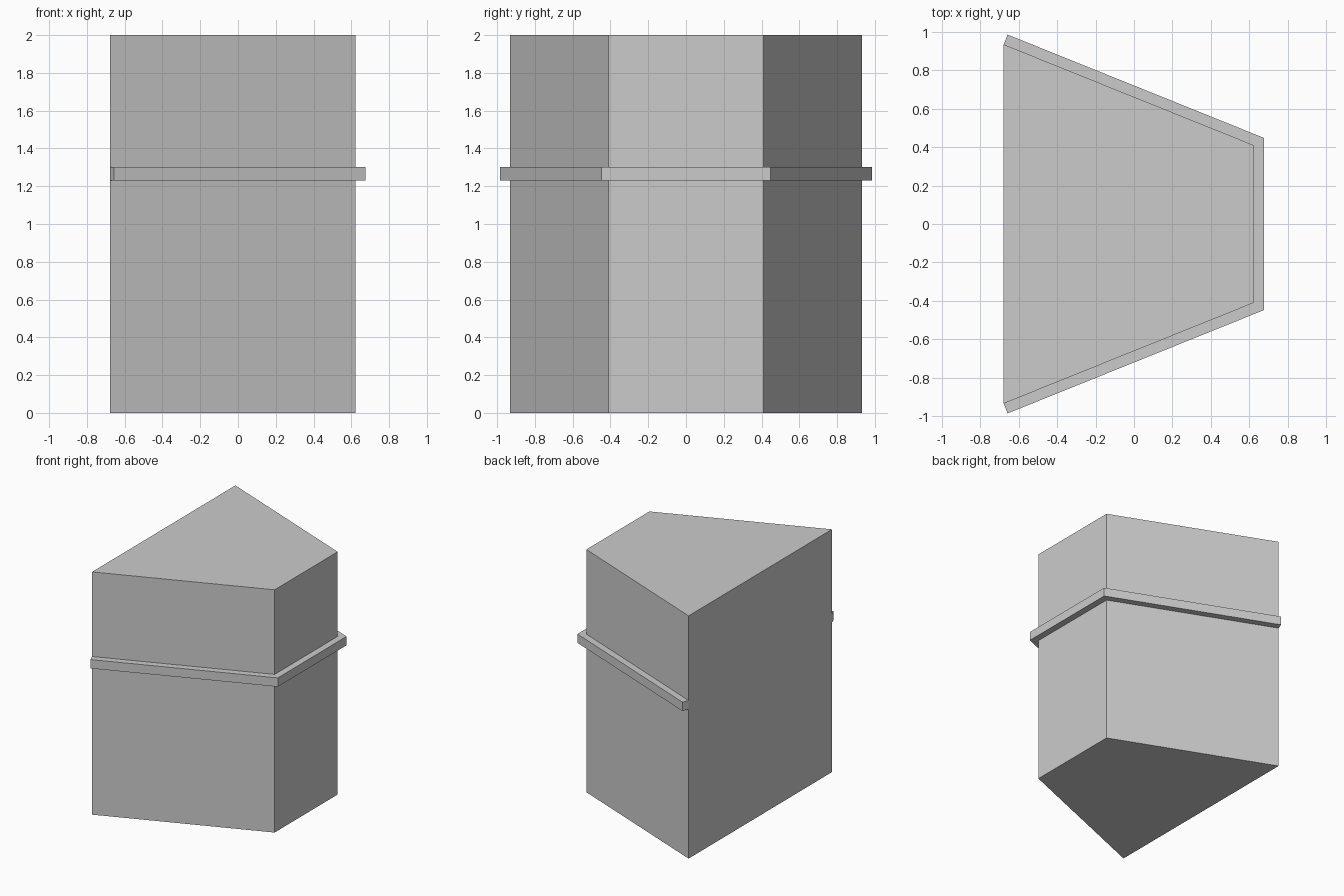
import bpy, bmesh
from mathutils import Vector

if "Cube" in bpy.data.objects:
    bpy.data.objects.remove(bpy.data.objects["Cube"])


def prism(name, outline, z0, z1):
    """Extrude a counter-clockwise outline from z0 to z1."""
    bm = bmesh.new()
    base = bm.faces.new([bm.verts.new((p[0], p[1], z0)) for p in outline])
    ext = bmesh.ops.extrude_face_region(bm, geom=[base], use_keep_orig=True)
    top = [v for v in ext["geom"] if isinstance(v, bmesh.types.BMVert)]
    bmesh.ops.translate(bm, verts=top, vec=(0, 0, z1 - z0))
    bmesh.ops.recalc_face_normals(bm, faces=bm.faces)
    mesh = bpy.data.meshes.new(name)
    bm.to_mesh(mesh)
    bm.free()
    obj = bpy.data.objects.new(name, mesh)
    bpy.context.collection.objects.link(obj)
    return obj


def mirrored(half):
    """Complete a half outline (y < 0) with its mirror image across y = 0."""
    return half + [(x, -y) for x, y in reversed(half)]


back = Vector((-0.677, -0.933))
front = Vector((0.621, -0.41))
d = 0.055  # how far the band stands out

# Main tapered body
body = mirrored([back, front])
prism("body", body, 0, 2)

# Raised band around the three outer sides, square-cut at the back corners
edge = (front - back).normalized()
normal = Vector((edge.y, -edge.x))
corner_x = front.x + d
corner_y = front.y - d * (1 - normal.x) / -normal.y
outer = mirrored([back + normal * d, (corner_x, corner_y)])
prism("band", outer + list(reversed(body)), 1.23, 1.303)
